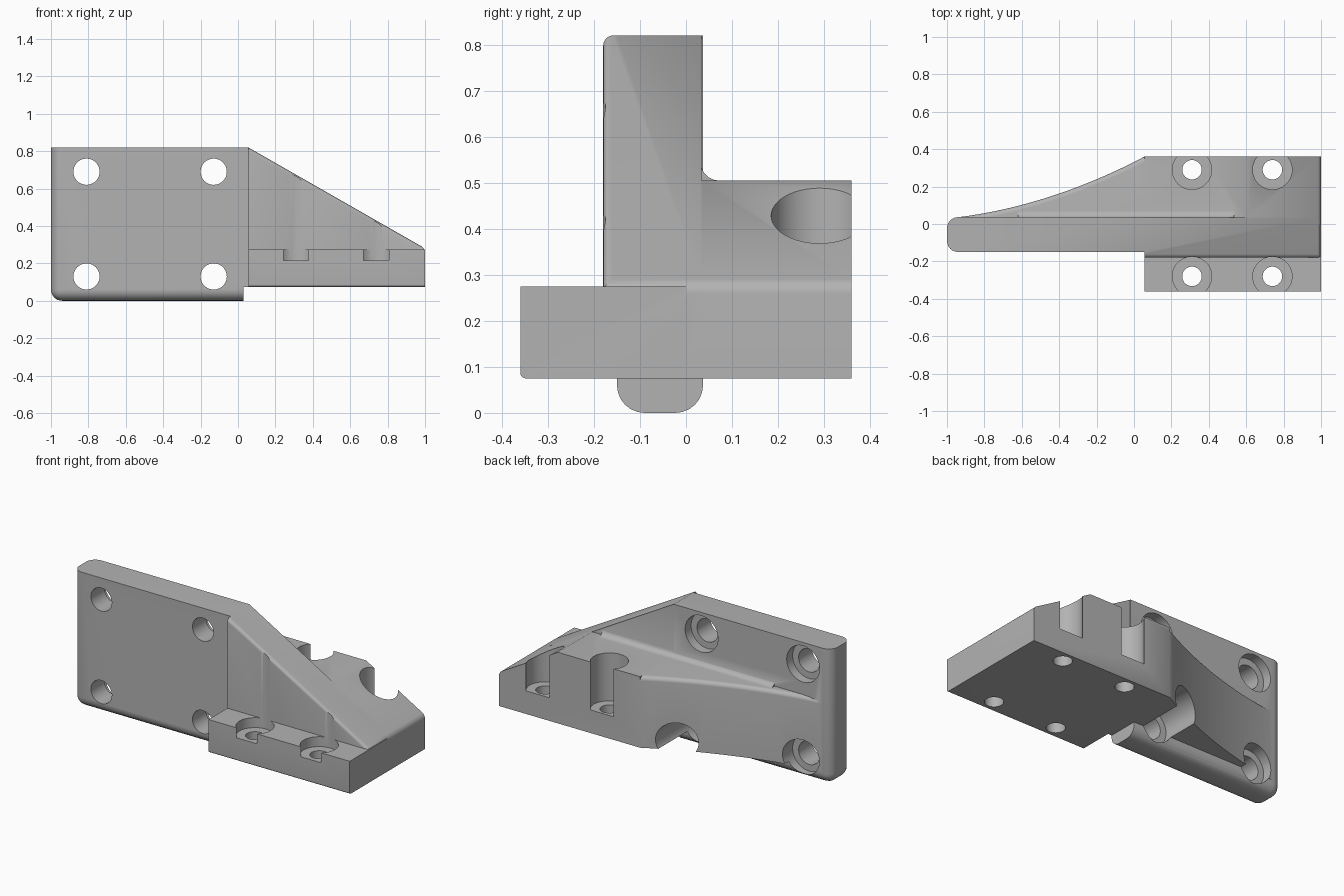
import bpy, bmesh, math
from mathutils import Vector

if "Cube" in bpy.data.objects:
    bpy.data.objects.remove(bpy.data.objects["Cube"], do_unlink=True)

grey = bpy.data.materials.new("light grey")
grey.use_nodes = True
colour = (0.45, 0.45, 0.45, 1)
grey.diffuse_color = colour
grey.node_tree.nodes["Principled BSDF"].inputs["Base Color"].default_value = colour


def to_object(name, bm):
    bmesh.ops.recalc_face_normals(bm, faces=bm.faces)
    mesh = bpy.data.meshes.new(name)
    bm.to_mesh(mesh)
    bm.free()
    mesh.materials.append(grey)
    obj = bpy.data.objects.new(name, mesh)
    bpy.context.collection.objects.link(obj)
    return obj


def prism(name, points, axis, low, high, radius=0, rounded=None):
    """Extrude a 2D outline along an axis, rounding the edges picked by a rule."""
    def place(p, depth):
        values = list(p)
        values.insert(axis, depth)
        return values
    bm = bmesh.new()
    face = bm.faces.new([bm.verts.new(place(p, low)) for p in points])
    result = bmesh.ops.extrude_face_region(bm, geom=[face])
    shift = Vector(place((0, 0), high - low))
    bmesh.ops.translate(bm, vec=shift, verts=[g for g in result["geom"] if isinstance(g, bmesh.types.BMVert)])
    bmesh.ops.recalc_face_normals(bm, faces=bm.faces)
    if rounded:
        edges = [e for e in bm.edges if rounded(e.verts[0].co, e.verts[1].co)]
        bmesh.ops.bevel(bm, geom=edges, offset=radius, segments=6, profile=0.5,
                        affect='EDGES', clamp_overlap=True)
    return to_object(name, bm)


def drill(axis, centre, radius, low, high):
    ring = [(centre[0] + radius * math.cos(a), centre[1] + radius * math.sin(a))
            for a in (math.tau * i / 48 for i in range(48))]
    return prism("drill", ring, axis, low, high)


def combine(target, tool, operation):
    mod = target.modifiers.new("combine", 'BOOLEAN')
    mod.operation, mod.solver, mod.object = operation, 'EXACT', tool
    bpy.context.view_layer.objects.active = target
    bpy.ops.object.modifier_apply(modifier=mod.name)
    bpy.data.objects.remove(tool, do_unlink=True)


def both(a, b, i, value):
    return abs(a[i] - value) < 1e-4 and abs(b[i] - value) < 1e-4


BASE, LEDGE, TOP, EDGE = 0.075, 0.505, 0.82, 0.055

# Upright mounting plate, rounded along its foot and free end
def plate_round(a, b):
    return (both(a, b, 2, 0) and not both(a, b, 0, 0.03)) or (
        both(a, b, 0, -1) and not both(a, b, 2, TOP))

bracket = prism("bracket", [(-1, 0), (0.03, 0), (0.03, BASE), (EDGE, BASE), (EDGE, TOP), (-1, TOP)],
                1, -0.15, 0.037, 0.06, plate_round)

# Sloping rib
def rib_round(a, b):
    return both(a, b, 1, -0.18) and a.z > 0.2 and b.z > 0.2 and abs(a.x - b.x) > 0.1 or (
        both(a, b, 0, 1) and both(a, b, 2, 0.28))

rib = prism("rib", [(EDGE, BASE), (1, BASE), (1, 0.28), (EDGE, TOP)], 1, -0.18, 0.034, 0.02, rib_round)

# Rear block that follows the rib slope
block = prism("rear_block", [(EDGE, BASE), (1, BASE), (1, 0.28), (0.606, LEDGE), (EDGE, LEDGE)],
              1, 0, 0.36, 0.02, lambda a, b: both(a, b, 0, 1) and both(a, b, 2, 0.28))

# Front foot flange
flange = prism("front_flange", [(EDGE, -0.36), (1, -0.36), (1, 0), (EDGE, 0)], 2, BASE, 0.275,
               0.012, lambda a, b: both(a, b, 2, BASE) and both(a, b, 1, -0.36))

# Gusset sweeping from the plate to the rear block
curve = []
for i in range(25):
    t = i / 24 * (EDGE + 0.95)
    curve.append((t - 0.95, 0.035 + 0.122 * t + 0.2 * t * t))
curve[-1] = (EDGE, 0.36)
gusset = prism("gusset", [(-0.95, 0)] + curve + [(EDGE, 0)], 2, BASE, LEDGE, 0.025,
               lambda a, b: both(a, b, 2, LEDGE) and a.y > 0.01 and b.y > 0.01)

# Concave fillet above the ledge
arc = [(0.072 - 0.04 * math.cos(a), 0.545 - 0.04 * math.sin(a))
       for a in (math.pi / 2 * i / 8 for i in range(9))]
fillet = prism("ledge_fillet", [(0.02, 0.49), (0.02, 0.545)] + arc + [(0.072, 0.49)], 0, -0.62, 0.535)

for part in (rib, block, flange, gusset, fillet):
    combine(bracket, part, 'UNION')

# Counterbored plate holes
for x in (-0.81, -0.13):
    for z in (0.13, 0.69):
        combine(bracket, drill(1, (x, z), 0.07, -0.5, 0.5), 'DIFFERENCE')
        combine(bracket, drill(1, (x, z), 0.11, -0.02, 0.5), 'DIFFERENCE')

# Counterbored foot holes
for x in (0.31, 0.74):
    for y in (-0.28, 0.29):
        combine(bracket, drill(2, (x, y), 0.052, -0.1, 0.9), 'DIFFERENCE')
        combine(bracket, drill(2, (x, y), 0.105, 0.215, 0.9), 'DIFFERENCE')

bpy.ops.object.select_all(action='DESELECT')
bracket.select_set(True)
bpy.context.view_layer.objects.active = bracket
bpy.ops.object.shade_smooth_by_angle(angle=math.radians(30))
